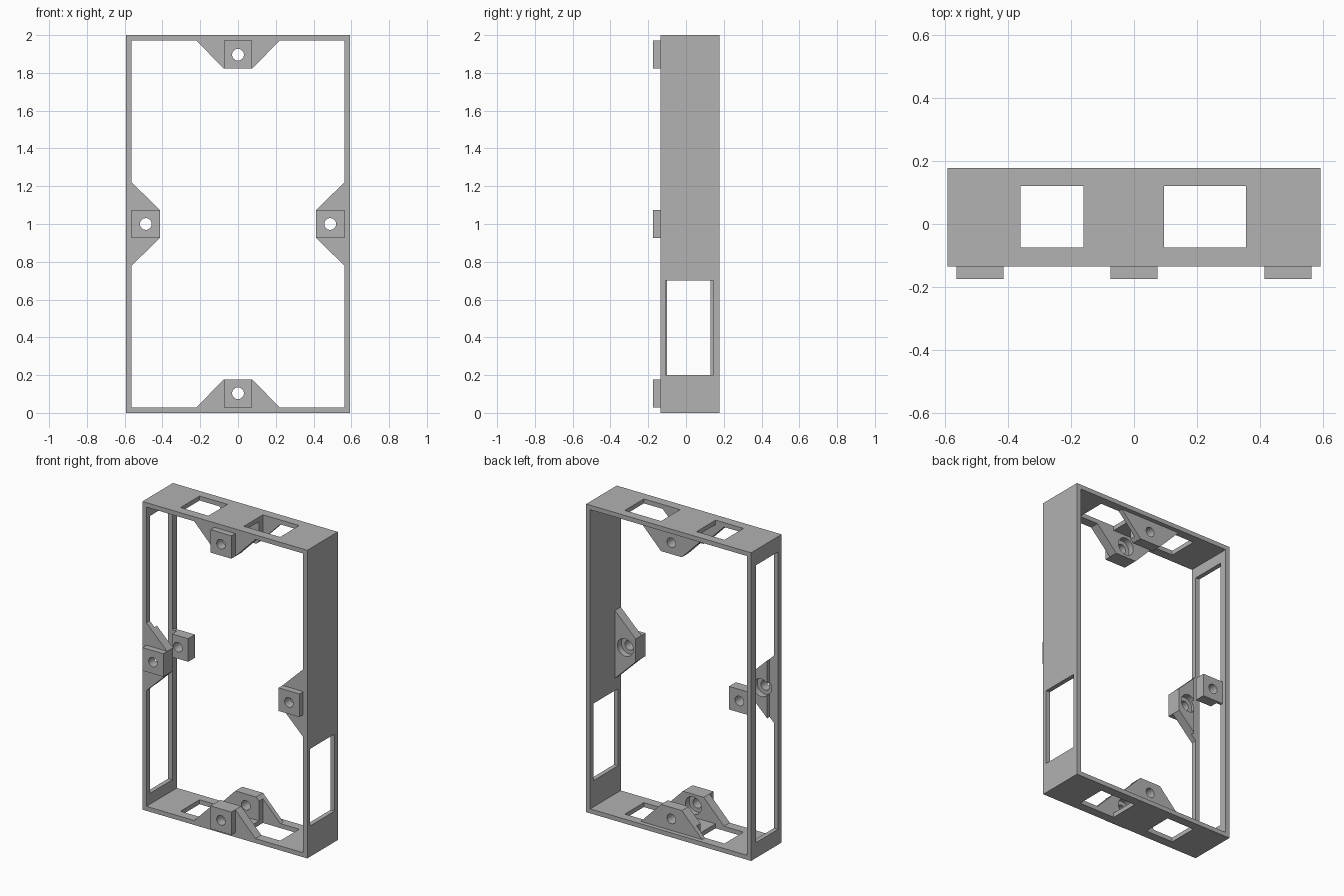
import bpy, bmesh
from mathutils import Vector, Matrix

default = bpy.data.objects.get("Cube")
if default:
    bpy.data.objects.remove(default, do_unlink=True)

grey = bpy.data.materials.new("plain grey")
grey.use_nodes = True
COLOUR = (0.445, 0.445, 0.445, 1)
grey.diffuse_color = COLOUR
grey.node_tree.nodes["Principled BSDF"].inputs["Base Color"].default_value = COLOUR

HALF_X, HEIGHT, WALL = 0.592, 2.0, 0.029
FRONT, BACK = -0.135, 0.178
IN_X = HALF_X - WALL
BASE, TIP, REACH = 0.22, 0.075, 0.149   # tab half widths and depth
cutters = []


def finish(name, bm):
    bmesh.ops.recalc_face_normals(bm, faces=bm.faces)
    mesh = bpy.data.meshes.new(name)
    bm.to_mesh(mesh)
    bm.free()
    mesh.materials.append(grey)
    ob = bpy.data.objects.new(name, mesh)
    bpy.context.collection.objects.link(ob)
    return ob


def prism(name, profile, y0, y1):
    """Extrude an x-z outline from y0 to y1."""
    bm = bmesh.new()
    face = bm.faces.new([bm.verts.new((x, y0, z)) for x, z in profile])
    ext = bmesh.ops.extrude_face_region(bm, geom=[face])
    moved = [v for v in ext["geom"] if isinstance(v, bmesh.types.BMVert)]
    bmesh.ops.translate(bm, verts=moved, vec=(0, y1 - y0, 0))
    return finish(name, bm)


def box(name, x0, x1, y0, y1, z0, z1):
    return prism(name, [(x0, z0), (x1, z0), (x1, z1), (x0, z1)], y0, y1)


def bore(name, x, z, radius, y0, y1):
    bm = bmesh.new()
    place = Matrix.Translation((x, (y0 + y1) / 2, z)) @ Matrix.Rotation(1.5707963, 4, "X")
    bmesh.ops.create_cone(bm, cap_ends=True, segments=40, radius1=radius,
                          radius2=radius, depth=y1 - y0, matrix=place)
    return cutter(finish(name, bm))


def cutter(ob):
    ob.hide_render = True
    cutters.append(ob)
    return ob


def cut(ob, tools):
    for tool in tools:
        mod = ob.modifiers.new("cut", "BOOLEAN")
        mod.operation, mod.solver, mod.object = "DIFFERENCE", "EXACT", tool
    bpy.context.view_layer.update()
    graph = bpy.context.evaluated_depsgraph_get()
    mesh = bpy.data.meshes.new_from_object(ob.evaluated_get(graph))
    ob.modifiers.clear()
    ob.data = mesh


# Window cutters: top and bottom pairs, long right slot, short left window
end_windows = [cutter(box("end_window_cutter", x0, x1, -0.075, 0.12, -0.1, 2.1))
               for x0, x1 in ((-0.36, -0.16), (0.095, 0.355))]
slot = cutter(box("slot_cutter", -0.7, -0.53, -0.10, 0.13, 0.1, 1.9))
side_window = cutter(box("side_window_cutter", 0.5, 0.7, -0.108, 0.145, 0.2, 0.7))
inside = cutter(box("inside_cutter", -IN_X, IN_X, -0.3, 0.3, WALL, HEIGHT - WALL))

# Open rectangular frame
frame = box("frame", -HALF_X, HALF_X, FRONT, BACK, 0, HEIGHT)
cut(frame, [inside, slot, side_window] + end_windows)

# Tabs on the four walls: name, wall point, inward direction, nearby windows
mounts = (
    ("bottom", (0, WALL), (0, 1), end_windows),
    ("top", (0, HEIGHT - WALL), (0, -1), end_windows),
    ("right", (-IN_X, 1), (1, 0), [slot]),
    ("left", (IN_X, 1), (-1, 0), []),
)
for side, wall, inward, windows in mounts:
    wall, inward = Vector(wall), Vector(inward)
    along = Vector((inward.y, inward.x))

    def outline(base):
        return [wall - along * base, wall + along * base,
                wall + along * TIP + inward * REACH,
                wall - along * TIP + inward * REACH]

    x, z = wall + inward * 0.075
    hole = bore("hole_cutter", x, z, 0.031, -0.3, 0.3)
    recess = bore("recess_cutter", x, z, 0.057, -0.115, 0)

    front_tab = prism(side + "_front_tab", outline(BASE), FRONT, -0.075)
    cut(front_tab, [hole, recess] + windows)
    boss = prism(side + "_boss", outline(TIP), -0.175, FRONT)
    cut(boss, [hole])

    # Rear tabs, square on the slotted wall and absent on the left
    if side != "left":
        base = TIP if side == "right" else BASE
        rear_tab = prism(side + "_rear_tab", outline(base), 0.08, 0.15)
        cut(rear_tab, [hole] + windows)

for tool in cutters:
    bpy.data.objects.remove(tool, do_unlink=True)
